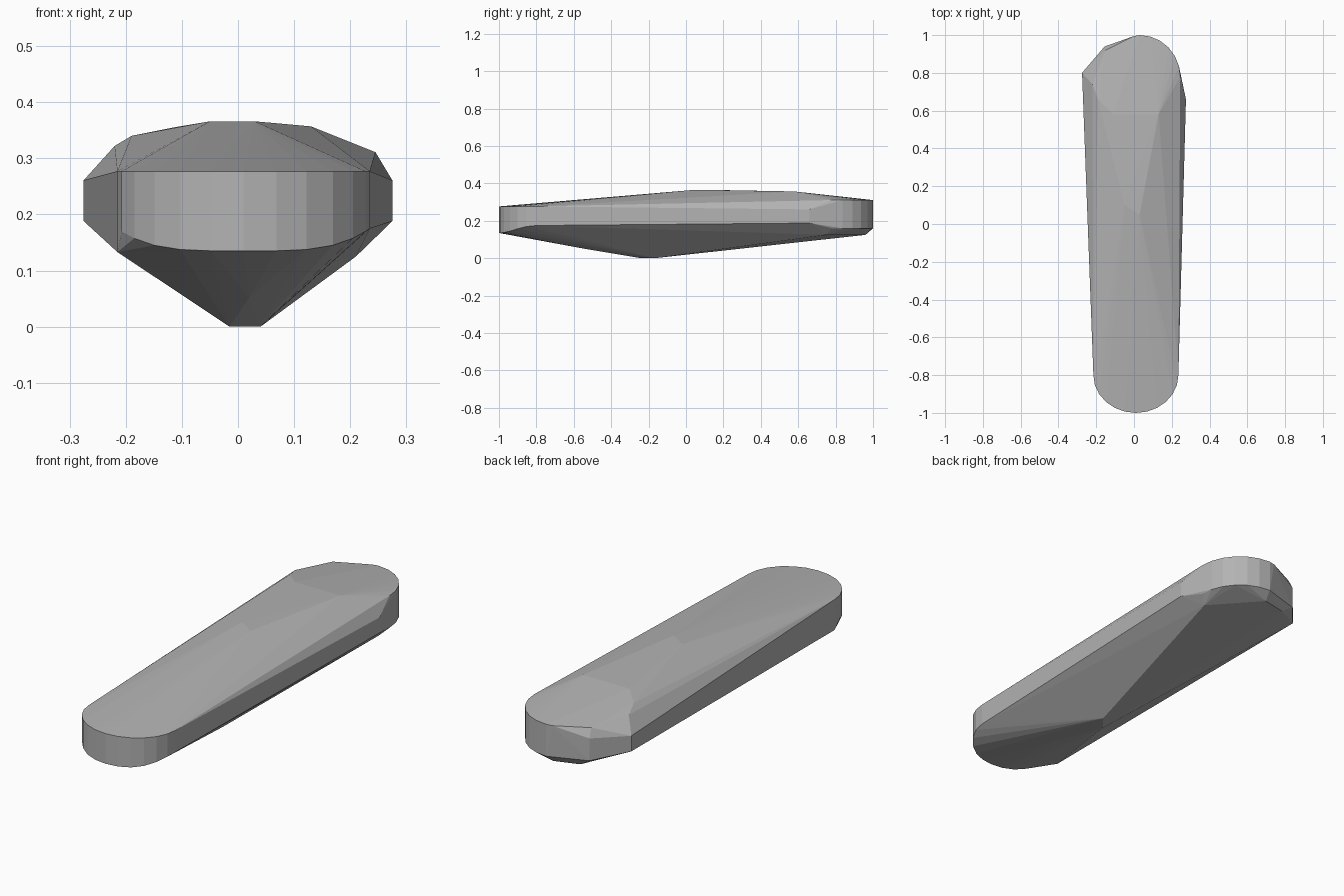
import bpy
import bmesh
from math import pi, cos, sin

cube = bpy.data.objects.get("Cube")
if cube:
    bpy.data.objects.remove(cube, do_unlink=True)


def make_material(name, value):
    material = bpy.data.materials.new(name)
    material.use_nodes = True
    colour = (value, value, value, 1)
    material.diffuse_color = colour
    material.node_tree.nodes["Principled BSDF"].inputs["Base Color"].default_value = colour
    return material


def arc(centre_x, centre_y, radius_x, radius_y, start, end, steps):
    """Points on an elliptical arc, each with its sideways fraction."""
    points = []
    for step in range(steps + 1):
        angle = start + (end - start) * step / steps
        points.append((centre_x + radius_x * cos(angle),
                       centre_y + radius_y * sin(angle),
                       abs(cos(angle))))
    return points


def make_hull(name, points, material):
    """Wrap the outline points in one faceted convex body."""
    mesh = bpy.data.meshes.new(name)
    body = bmesh.new()
    for point in points:
        body.verts.new(point)
    result = bmesh.ops.convex_hull(body, input=body.verts[:])
    unused = [item for item in result["geom_interior"] + result["geom_unused"]
              if isinstance(item, bmesh.types.BMVert)]
    bmesh.ops.delete(body, geom=list(set(unused)), context="VERTS")
    bmesh.ops.recalc_face_normals(body, faces=body.faces[:])
    body.to_mesh(mesh)
    body.free()
    mesh.materials.append(material)
    hull = bpy.data.objects.new(name, mesh)
    bpy.context.collection.objects.link(hull)
    return hull


outline = []

# Rounded front end: level upper rim, lower rim lifting towards the sides
for x, y, side in arc(0.01, -0.8, 0.225, 0.2, pi, 2 * pi, 12):
    outline.append((x, y, 0.277))
    outline.append((x, y, 0.135 + 0.04 * side ** 4))
outline.append((-0.215, -0.8, 0.133))

# Rounded back end on the left half
for x, y, side in arc(0.03, 0.78, 0.215, 0.22, 0, pi / 2, 6):
    outline.append((x, y, 0.311))
    outline.append((x, y, 0.16))

# Clipped back corner on the right half
outline += [
    (0, 0.995, 0.31), (-0.15, 0.92, 0.312),
    (-0.155, 0.94, 0.27), (-0.155, 0.94, 0.165),
]

# Widest upright edges on both flanks
for x, y in ((-0.275, 0.8), (0.275, 0.66)):
    outline += [(x, y, 0.188), (x, y, 0.261)]

# Crown: a central ridge falling away to the back
outline += [
    (-0.05, 0.1, 0.366), (0.03, 0.05, 0.366),
    (-0.11, 0.58, 0.356), (0.13, 0.58, 0.357),
    (-0.19, 0.66, 0.34), (-0.22, 0.74, 0.322),
]

# Underside: short keel with points along the lower back edge
outline += [
    (-0.015, -0.24, 0), (0.04, -0.17, 0), (0.02, -0.55, 0.052),
    (0.21, 0.75, 0.125), (0.02, 0.96, 0.125), (-0.1, 0.93, 0.13),
]

make_hull("faceted_body", outline, make_material("mid grey", 0.45))
